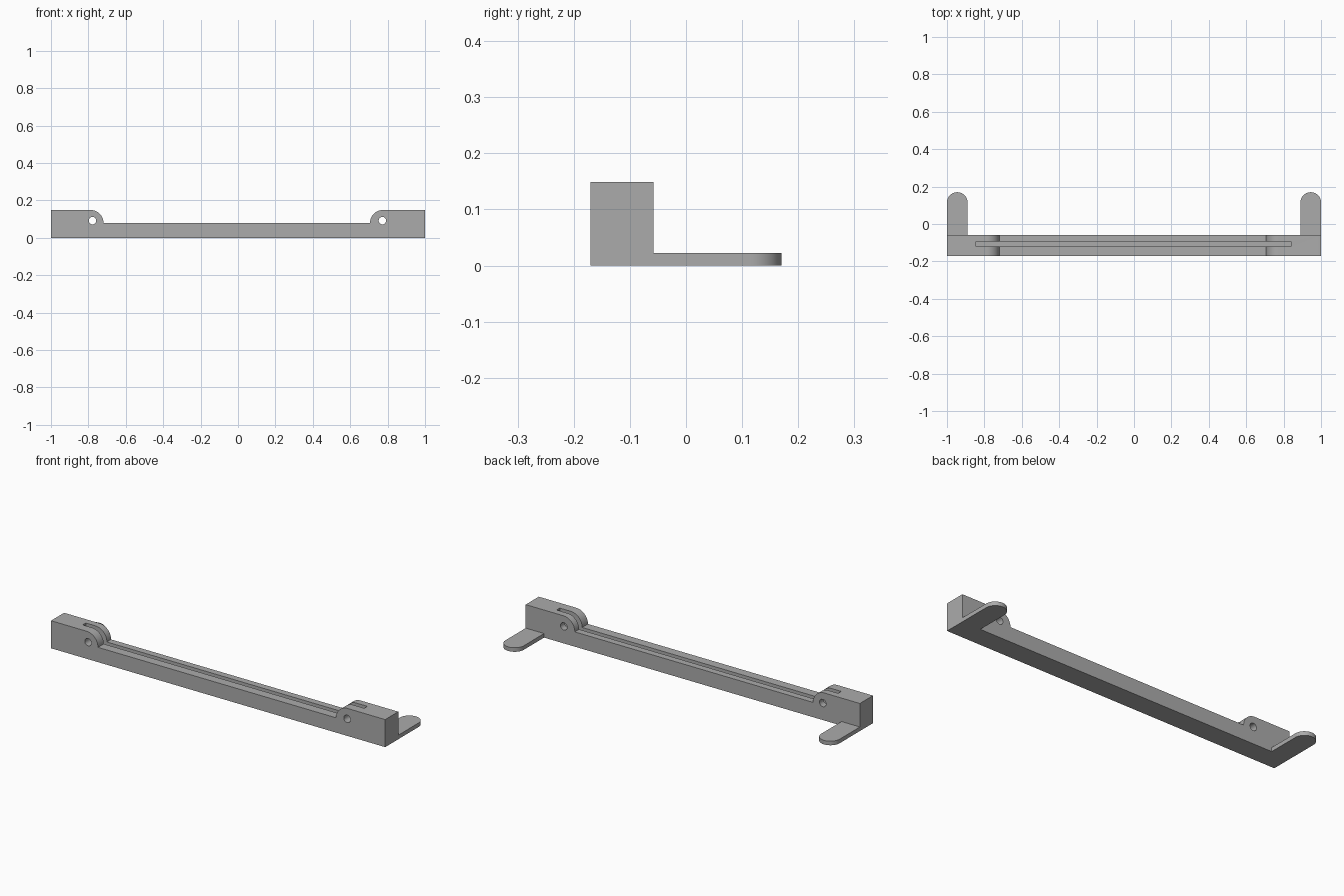
import bpy, bmesh, math

cube = bpy.data.objects.get("Cube")
if cube:
    bpy.data.objects.remove(cube, do_unlink=True)

grey = bpy.data.materials.new("plain grey")
grey.use_nodes = True
colour = (0.41, 0.41, 0.41, 1)
grey.diffuse_color = colour
grey.node_tree.nodes["Principled BSDF"].inputs["Base Color"].default_value = colour

FRONT, BACK, TAB_END = -0.17, -0.058, 0.17
HIGH, DECK = 0.149, 0.08


def arc(cx, cy, r, start, end, steps=20):
    angles = [math.radians(start + (end - start) * i / steps) for i in range(steps + 1)]
    return [(cx + r * math.cos(a), cy + r * math.sin(a)) for a in angles]


def extrude(name, outline, low, high, axis):
    """Extrude a 2D outline along y (outline is x, z) or z (outline is x, y)."""
    place = (lambda u, v, d: (u, d, v)) if axis == "y" else (lambda u, v, d: (u, v, d))
    shift = (0, high - low, 0) if axis == "y" else (0, 0, high - low)
    bm = bmesh.new()
    face = bm.faces.new([bm.verts.new(place(u, v, low)) for u, v in outline])
    side = bmesh.ops.extrude_face_region(bm, geom=[face], use_keep_orig=True)
    moved = [g for g in side["geom"] if isinstance(g, bmesh.types.BMVert)]
    bmesh.ops.translate(bm, verts=moved, vec=shift)
    bmesh.ops.recalc_face_normals(bm, faces=bm.faces)
    mesh = bpy.data.meshes.new(name)
    bm.to_mesh(mesh)
    bm.free()
    obj = bpy.data.objects.new(name, mesh)
    bpy.context.collection.objects.link(obj)
    mesh.materials.append(grey)
    return obj


def cut(target, cutter):
    cutter.hide_render = True
    mod = target.modifiers.new("cut", "BOOLEAN")
    mod.operation, mod.solver, mod.object = "DIFFERENCE", "EXACT", cutter
    bpy.context.view_layer.objects.active = target
    bpy.ops.object.modifier_apply(modifier=mod.name)
    bpy.data.objects.remove(cutter, do_unlink=True)


# Long bar with raised, rounded end blocks
radius = HIGH - DECK
profile = [(-1, 0), (1, 0), (1, HIGH)]
profile += arc(0.775, DECK, radius, 90, 180)
profile += arc(-0.788, DECK, radius, 0, 90)
profile += [(-1, HIGH)]
bar = extrude("bar", profile, FRONT, BACK, "y")

# Lengthwise groove in the top
groove = [(-0.845, -0.121), (0.84, -0.121), (0.84, -0.094), (-0.845, -0.094)]
cut(bar, extrude("groove_cutter", groove, 0.035, 0.3, "z"))

# Axle holes through both end blocks
for x in (-0.778, 0.772):
    hole = arc(x, 0.092, 0.02, 0, 345, 23)
    cut(bar, extrude("hole_cutter", hole, FRONT - 0.1, BACK + 0.1, "y"))

# Round-ended mounting tabs behind each end
parts = [bar]
for name, x in (("left_tab", 0.945), ("right_tab", -0.945)):
    outline = [(x - 0.055, BACK), (x + 0.055, BACK)]
    outline += arc(x, TAB_END - 0.055, 0.055, 0, 180, 28)
    parts.append(extrude(name, outline, 0, 0.022, "z"))

# Smooth the curved faces, keeping edges sharp
bpy.ops.object.select_all(action="DESELECT")
for part in parts:
    part.select_set(True)
bpy.context.view_layer.objects.active = bar
bpy.ops.object.shade_smooth_by_angle(angle=math.radians(30))
